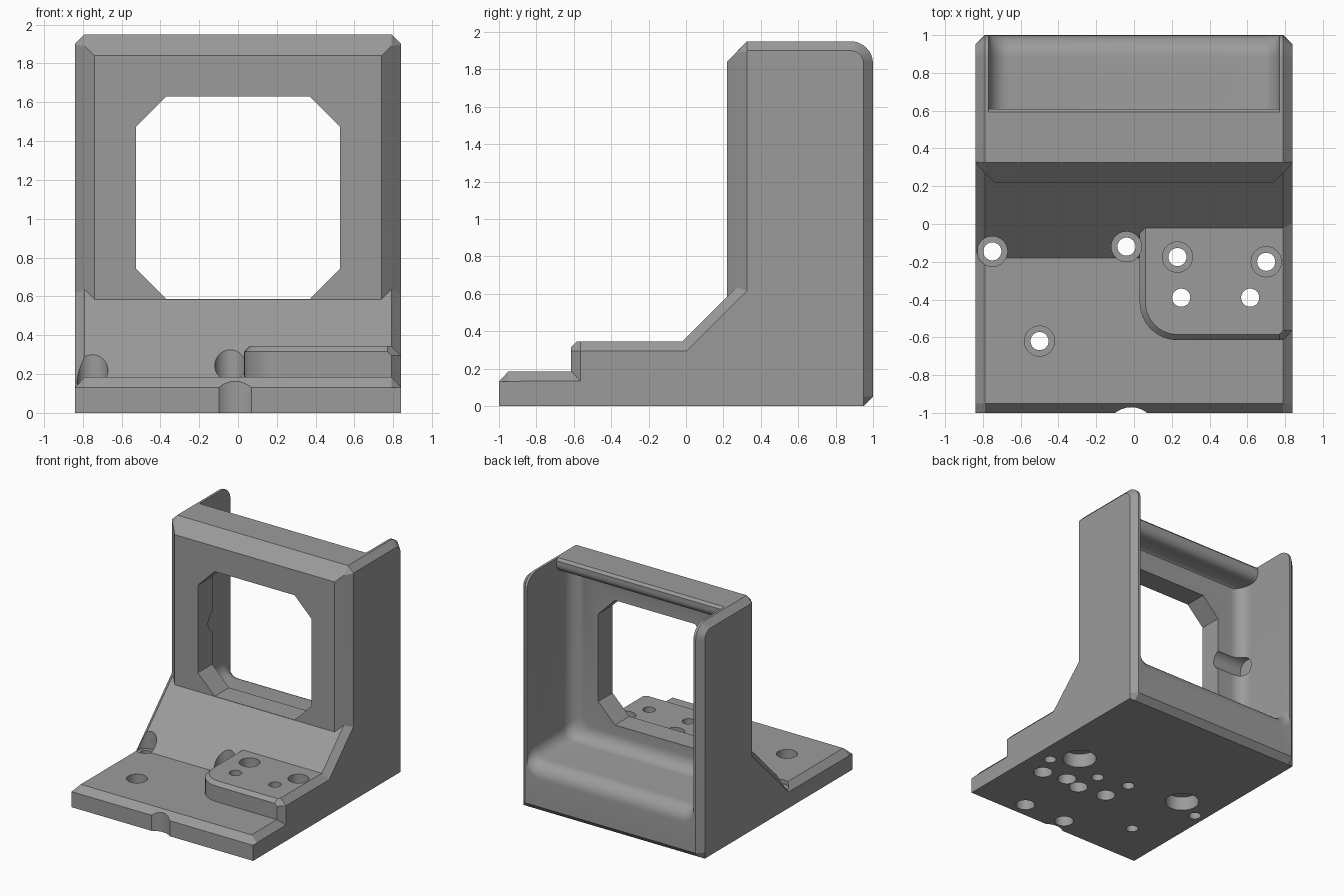
import bpy, bmesh, math
from math import sin, cos, pi, radians

if "Cube" in bpy.data.objects:
    bpy.data.objects.remove(bpy.data.objects["Cube"])

grey = bpy.data.materials.new("machined_grey")
grey.diffuse_color = (0.33, 0.33, 0.33, 1)
grey.use_nodes = True
grey.node_tree.nodes["Principled BSDF"].inputs["Base Color"].default_value = grey.diffuse_color


def arc(cx, cy, r, a0, a1, n=8):
    return [(cx + r * cos(radians(a0 + (a1 - a0) * i / n)),
             cy + r * sin(radians(a0 + (a1 - a0) * i / n))) for i in range(n + 1)]


def loft(name, rings):
    """Skin a list of equal-length rings of 3D points and cap both ends."""
    bm = bmesh.new()
    rows = [[bm.verts.new(p) for p in ring] for ring in rings]
    n = len(rows[0])
    for a, b in zip(rows, rows[1:]):
        for i in range(n):
            j = (i + 1) % n
            bm.faces.new((a[i], a[j], b[j], b[i]))
    bm.faces.new(rows[0])
    bm.faces.new(rows[-1])
    bmesh.ops.remove_doubles(bm, verts=bm.verts, dist=1e-5)
    bmesh.ops.recalc_face_normals(bm, faces=bm.faces)
    mesh = bpy.data.meshes.new(name)
    bm.to_mesh(mesh)
    bm.free()
    mesh.materials.append(grey)
    obj = bpy.data.objects.new(name, mesh)
    bpy.context.collection.objects.link(obj)
    return obj


def combine(obj, tool, operation='DIFFERENCE'):
    mod = obj.modifiers.new("cut", 'BOOLEAN')
    mod.object, mod.operation, mod.solver = tool, operation, 'EXACT'
    bpy.context.view_layer.objects.active = obj
    bpy.ops.object.modifier_apply(modifier=mod.name)
    bpy.data.objects.remove(tool)


def drill(obj, x, y, r, z0, z1):
    circle = arc(x, y, r, 0, 360 - 360 / 32, 31)
    combine(obj, loft("drill", [[(px, py, z) for px, py in circle] for z in (z0, z1)]))


# Main bracket: side profile skinned across the width, with chamfered flanks
def body_profile(front):
    return ([(-1, 0), (-1, .13), (-.95, .185), (-.18, .185), (front, front + .365),
             (front, front + 1.62), (.325, 1.95)]
            + arc(.88, 1.83, .12, 90, 0) + [(1, .05), (.95, 0)])


flank = ([(-1, 0), (-1, .13), (-.95, .132), (-.155, .135), (.325, .615),
          (.325, 1.897), (.328, 1.9)]
         + arc(.88, 1.83, .07, 90, 0) + [(.95, .05), (.95, 0)])
sections = [(-.84, flank), (-.79, body_profile(.27)), (-.74, body_profile(.22)),
            (.74, body_profile(.22)), (.79, body_profile(.27)), (.84, flank)]
bracket = loft("bracket", [[(x, y, z) for y, z in p] for x, p in sections])


# Raised mounting pad with a rounded corner and chamfered rim
def pad_ring(z, d, side):
    outline = ([(.03 + d, .1)] + arc(.23, -.415, .2 - d, 180, 270)
               + [(side - .05 + d, -.615 + d), (side, -.565), (side, .1)])
    return [(x, y, z) for x, y in outline]


pad = loft("pad", [pad_ring(.05, 0, .84), pad_ring(.295, 0, .84),
                   pad_ring(.315, 0, .82), pad_ring(.345, .03, .79)])
combine(bracket, pad, 'UNION')


# Rear cavity: rounded cross-sections swept towards the back, floor rolls over at the lip
def cavity_ring(y, inset, drop):
    w, floor, top, r = .77 - inset, .40 + inset - drop, 1.83 - inset * .3, .11
    ring = [(-w, top)] + arc(-w + r, floor + r, r, 180, 270)
    ring += arc(w - r, floor + r, r, 270, 360) + [(w, top)]
    return [(x, y, z) for x, z in ring]


R = .11
rings = [cavity_ring(.41 + R * (1 - cos(a)), R * (1 - sin(a)), 0)
         for a in (pi / 2 * i / 8 for i in range(9))]
rings += [cavity_ring(.88 + .12 * sin(a), 0, .12 * (1 - cos(a)))
          for a in (pi / 2 * i / 8 for i in range(9))]
rings.append(cavity_ring(1.2, 0, .12))
combine(bracket, loft("cavity", rings))

# Open top behind the cross beam, leaving a rounded beam edge
beam = ([(1.2, 1.5), (.53, 1.5), (.53, 1.83)] + arc(.54, 1.90, .07, 270, 360)
        + [(.61, 1.93), (.59, 1.952), (.59, 2.2), (1.2, 2.2)])
combine(bracket, loft("top_opening", [[(x, y, z) for y, z in beam] for x in (-.77, .77)]))

# Octagonal window
c, w, z0, z1 = .155, .525, .587, 1.63
octagon = [(-w + c, z0), (w - c, z0), (w, z0 + c), (w, z1 - c),
           (w - c, z1), (-w + c, z1), (-w, z1 - c), (-w, z0 + c)]
combine(bracket, loft("window", [[(x, y, z) for x, z in octagon] for y in (.1, .7)]))

# Cross bore beside the window
bore = arc(.44, 1.1, .085, 0, 348.75, 31)
combine(bracket, loft("bore", [[(x, y, z) for y, z in bore] for x in (-.8, -.45)]))

# Through holes with counterbores from above: x, y, counterbore floor
for x, y, floor in [(-.75, -.145, .15), (-.04, -.12, .15), (.23, -.175, .24),
                    (.70, -.20, .24), (-.50, -.62, .10)]:
    drill(bracket, x, y, .08, floor, .6)
    drill(bracket, x, y, .048, -.1, .5)

# Through holes with counterbores from below
for x in (.25, .615):
    drill(bracket, x, -.39, .075, -.1, .15)
    drill(bracket, x, -.39, .048, -.05, .5)

# Blind sockets in the underside: x, y, radius, depth
for x, y, r, depth in [(.53, -.04, .133, .12), (-.53, -.04, .133, .12),
                       (.40, -.35, .075, .1), (0, -.35, .075, .1),
                       (.39, -.875, .075, .1), (-.01, -.875, .075, .1)]:
    drill(bracket, x, y, r, -.1, depth)

# Shallow scallop in the front edge
drill(bracket, -.015, -1.105, .135, -.1, .4)

bpy.ops.object.select_all(action='DESELECT')
bracket.select_set(True)
bpy.context.view_layer.objects.active = bracket
bpy.ops.object.shade_smooth_by_angle(angle=radians(25))
